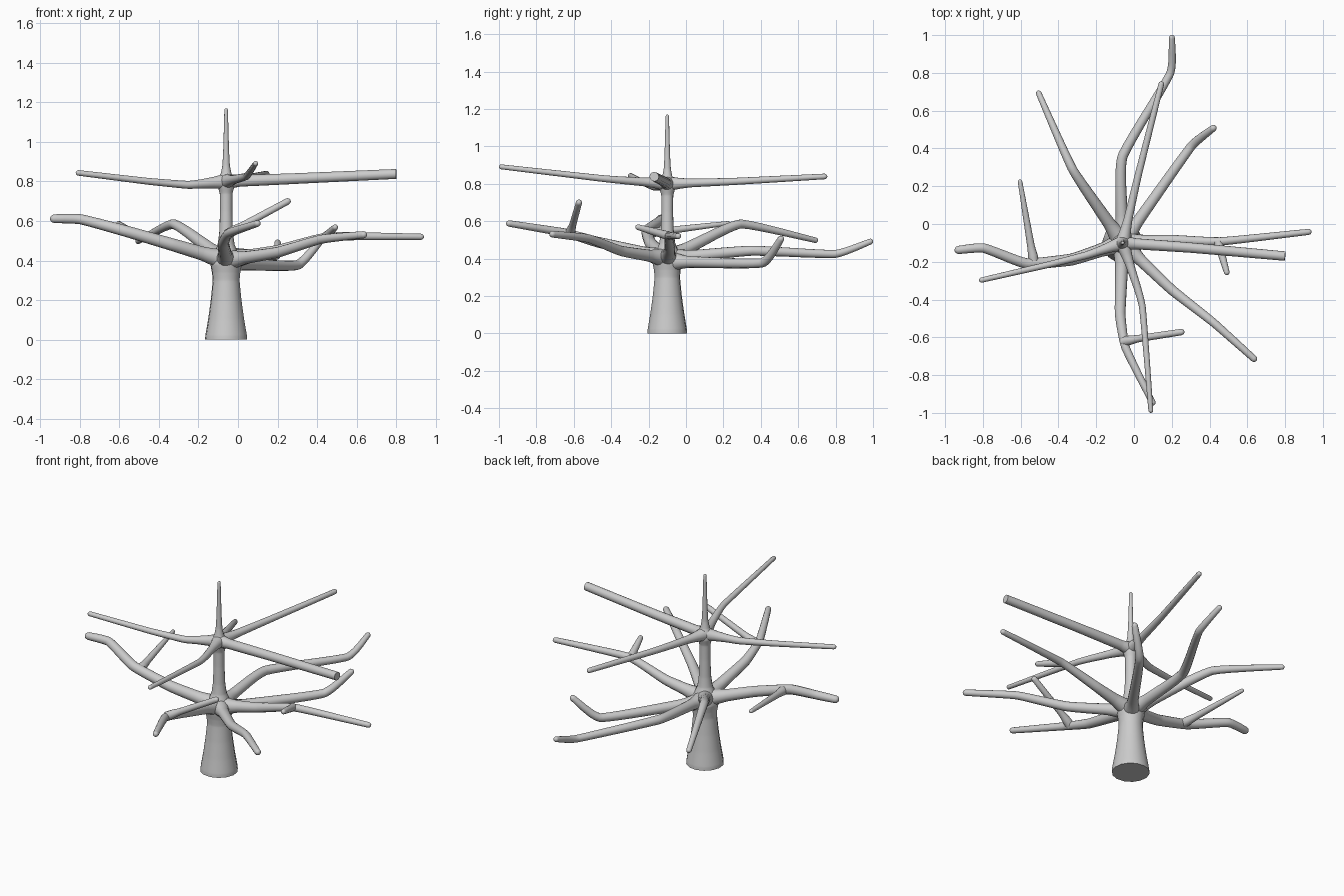
import bpy, bmesh, math
from mathutils import Vector

if "Cube" in bpy.data.objects:
    bpy.data.objects.remove(bpy.data.objects["Cube"])

bark = bpy.data.materials.new("grey bark")
bark.diffuse_color = (0.6, 0.6, 0.6, 1)
bark.use_nodes = True
bark.node_tree.nodes["Principled BSDF"].inputs["Base Color"].default_value = bark.diffuse_color
CX, CY = -0.06, -0.10
SIDES = 14


def finish(bm, name):
    bmesh.ops.recalc_face_normals(bm, faces=bm.faces)
    me = bpy.data.meshes.new(name)
    bm.to_mesh(me)
    bm.free()
    ob = bpy.data.objects.new(name, me)
    bpy.context.collection.objects.link(ob)
    me.materials.append(bark)
    bpy.context.view_layer.objects.active = ob
    bpy.ops.object.select_all(action='DESELECT')
    ob.select_set(True)
    bpy.ops.object.shade_smooth_by_angle(angle=math.radians(50))


def soften(pts, ratio):
    """Cut the corners of a path of (x, y, z, radius) points."""
    out = [pts[0]]
    for i in range(1, len(pts) - 1):
        out += [pts[i].lerp(pts[i - 1], ratio), pts[i].lerp(pts[i + 1], ratio)]
    return out + [pts[-1]]


def tube(name, path, round_tip=True):
    pts = [Vector(p) for p in path]
    if len(pts) > 2:
        for ratio in (0.1, 0.27, 0.27):
            pts = soften(pts, ratio)
    pos = [p.to_3d() for p in pts]
    rad = [p[3] for p in pts]
    # rounded tip, kept inside the given length
    if round_tip:
        d, r, tip = (pos[-1] - pos[-2]).normalized(), rad[-1], pos[-1]
        pos[-1] = tip - d * r
        for a in (30, 55, 78):
            pos.append(tip - d * r * (1 - math.sin(math.radians(a))))
            rad.append(r * math.cos(math.radians(a)))
    bm = bmesh.new()
    rings, side = [], None
    for i, p in enumerate(pos):
        t = (pos[min(i + 1, len(pos) - 1)] - pos[max(i - 1, 0)]).normalized()
        if side is None:
            side = t.orthogonal()
        side = (side - t * side.dot(t)).normalized()
        up = t.cross(side)
        rings.append([bm.verts.new(p + rad[i] * (side * math.cos(a) + up * math.sin(a)))
                      for a in (2 * math.pi * k / SIDES for k in range(SIDES))])
    for a, b in zip(rings, rings[1:]):
        for k in range(SIDES):
            j = (k + 1) % SIDES
            bm.faces.new((a[k], a[j], b[j], b[k]))
    bm.faces.new(rings[0])
    bm.faces.new(rings[-1])
    finish(bm, name)


def branch(name, z, flare, r0, r1, points, round_tip=True):
    """Branch that flares out of the trunk at height z and tapers to r1."""
    root = Vector((CX, CY, z))
    first = Vector(points[0])
    d = first - root
    n = d.normalized()
    path = [(*root, flare), (*(root + n * min(0.07, d.length * 0.4)), flare * 0.72),
            (*(root + n * min(0.13, d.length * 0.75)), r0)]
    total = len(points)
    for i, p in enumerate(points):
        path.append((*p, r0 + (r1 - r0) * (i + 1) / total))
    tube(name, path, round_tip)


# trunk with flared foot, two knots where the branches leave, and a thin spire
trunk = [(0, .107), (.02, .106), (.1, .092), (.2, .078), (.3, .068), (.34, .072), (.38, .080),
         (.41, .076), (.44, .060), (.48, .043), (.54, .035), (.65, .031), (.74, .032),
         (.775, .043), (.81, .041), (.84, .027), (.88, .019), (.95, .015), (1.05, .012),
         (1.17, .009)]
tube("trunk", [(CX, CY, z, r) for z, r in trunk])

# upper tier
U, UF = 0.80, 0.040
branch("upper_branch_right", U, UF, .029, .025, [(.3, -.125, .815), (.8, -.17, .838)], False)
branch("upper_branch_left", U, UF, .023, .014,
       [(-.25, -.165, .782), (-.45, -.215, .80), (-.82, -.30, .845)])
branch("upper_branch_back", U, UF, .023, .015, [(.02, .25, .812), (.148, .755, .84)])
branch("upper_branch_front", U, UF, .023, .013, [(.045, -.42, .825), (.09, -1.0, .892)])

# lower tier
L, LF = 0.40, 0.060
branch("lower_branch_left", L, LF, .035, .022,
       [(-.33, -.19, .48), (-.57, -.215, .55), (-.80, -.122, .612), (-.95, -.14, .612)])
branch("lower_branch_back_left", L, LF, .033, .015, [(-.327, .285, .597), (-.51, .705, .495)])
branch("lower_branch_back", L, LF, .032, .016,
       [(-.075, .35, .445), (.205, .81, .42), (.20, 1.0, .497)])
branch("lower_branch_back_right", .385, LF, .031, .018, [(.31, .425, .370), (.43, .515, .517)])
branch("lower_branch_right", L, LF, .034, .016,
       [(.2, -.085, .45), (.45, -.095, .525), (.94, -.04, .52)])
branch("lower_branch_front_right", L, LF, .032, .018,
       [(.2, -.35, .44), (.42, -.52, .51), (.648, -.725, .532)])
branch("lower_branch_front", L, LF, .034, .017,
       [(-.075, -.48, .49), (-.05, -.65, .54), (.105, -.96, .59)])

# side twigs, flared where they leave their branch
tube("twig_left", [(-.53, -.21, .537, .027), (-.535, -.17, .541, .026), (-.545, -.12, .547, .020),
                   (-.605, .235, .59, .012)])
tube("twig_right", [(.445, -.095, .522, .024), (.458, -.14, .535, .021), (.495, -.27, .572, .015)])
tube("twig_front", [(-.055, -.622, .532, .027), (-.02, -.615, .553, .025), (.02, -.607, .575, .019),
                    (.265, -.57, .707, .017)])
